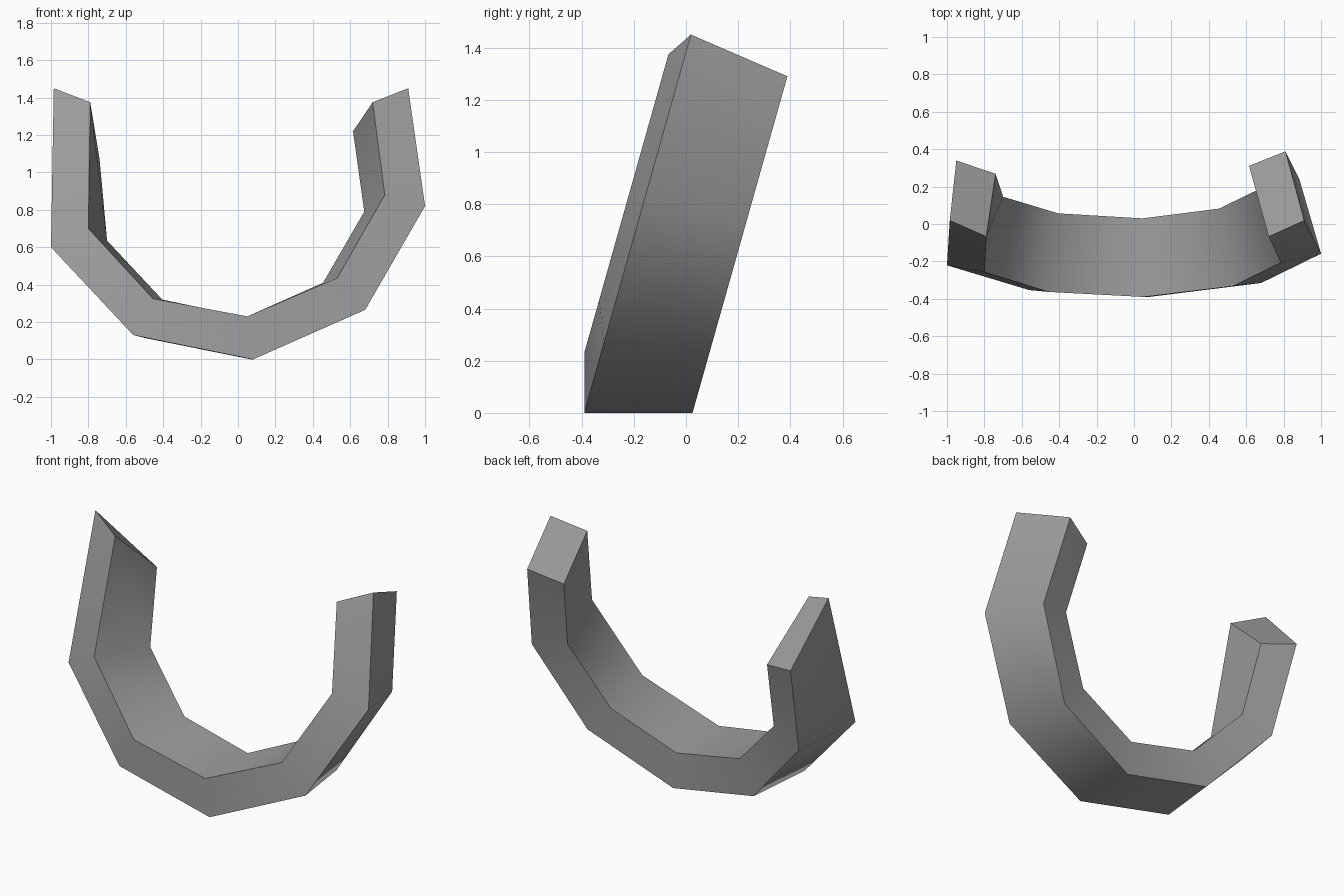
import bpy
import bmesh
import math

cube = bpy.data.objects.get("Cube")
if cube:
    bpy.data.objects.remove(cube, do_unlink=True)

# Plain grey finish
grey = bpy.data.materials.new("plain grey")
grey.use_nodes = True
colour = (0.35, 0.35, 0.35, 1)
grey.diffuse_color = colour
grey.node_tree.nodes["Principled BSDF"].inputs["Base Color"].default_value = colour

# The four long edges of the band, as (x, z) from the right tip to the left tip
front_outer = [(-.985, 1.45), (-1, .6), (-.56, .13), (.08, 0), (.68, .265), (1, .82), (.91, 1.45)]
front_inner = [(-.79, 1.375), (-.8, .7), (-.455, .325), (.05, .23), (.53, .435), (.785, .88), (.72, 1.375)]
back_inner = [(-.74, 1.07), (-.7, .635), (-.405, .32), (.045, .225), (.455, .41), (.675, .79), (.615, 1.22)]
back_outer = [(-.95, 1.115), (-.895, .55), (-.5, .115), (.07, 0), (.605, .245), (.885, .75), (.81, 1.29)]
LEAN = 0.282


def add_edge_line(bm, points, base_y):
    """Place one long edge in a plane that leans back with height."""
    lowest = min(z for x, z in points)
    return [bm.verts.new((x, base_y + LEAN * (z - lowest), z)) for x, z in points]


# Skin the four edge lines into a curved band with capped tips
bm = bmesh.new()
lines = [
    add_edge_line(bm, front_outer, -.39),
    add_edge_line(bm, front_inner, -.39),
    add_edge_line(bm, back_inner, .03),
    add_edge_line(bm, back_outer, .025),
]
sections = list(zip(*lines))
for near, far in zip(sections, sections[1:]):
    for i in range(4):
        j = (i + 1) % 4
        bm.faces.new((near[i], near[j], far[j], far[i]))
bm.faces.new(sections[0])
bm.faces.new(sections[-1])
bmesh.ops.recalc_face_normals(bm, faces=bm.faces)

mesh = bpy.data.meshes.new("curved_band")
bm.to_mesh(mesh)
bm.free()
mesh.materials.append(grey)
band = bpy.data.objects.new("curved_band", mesh)
bpy.context.collection.objects.link(band)

# Smooth along the curve, crisp at the rims and tips
bpy.ops.object.select_all(action="DESELECT")
band.select_set(True)
bpy.context.view_layer.objects.active = band
bpy.ops.object.shade_smooth_by_angle(angle=math.radians(42))
